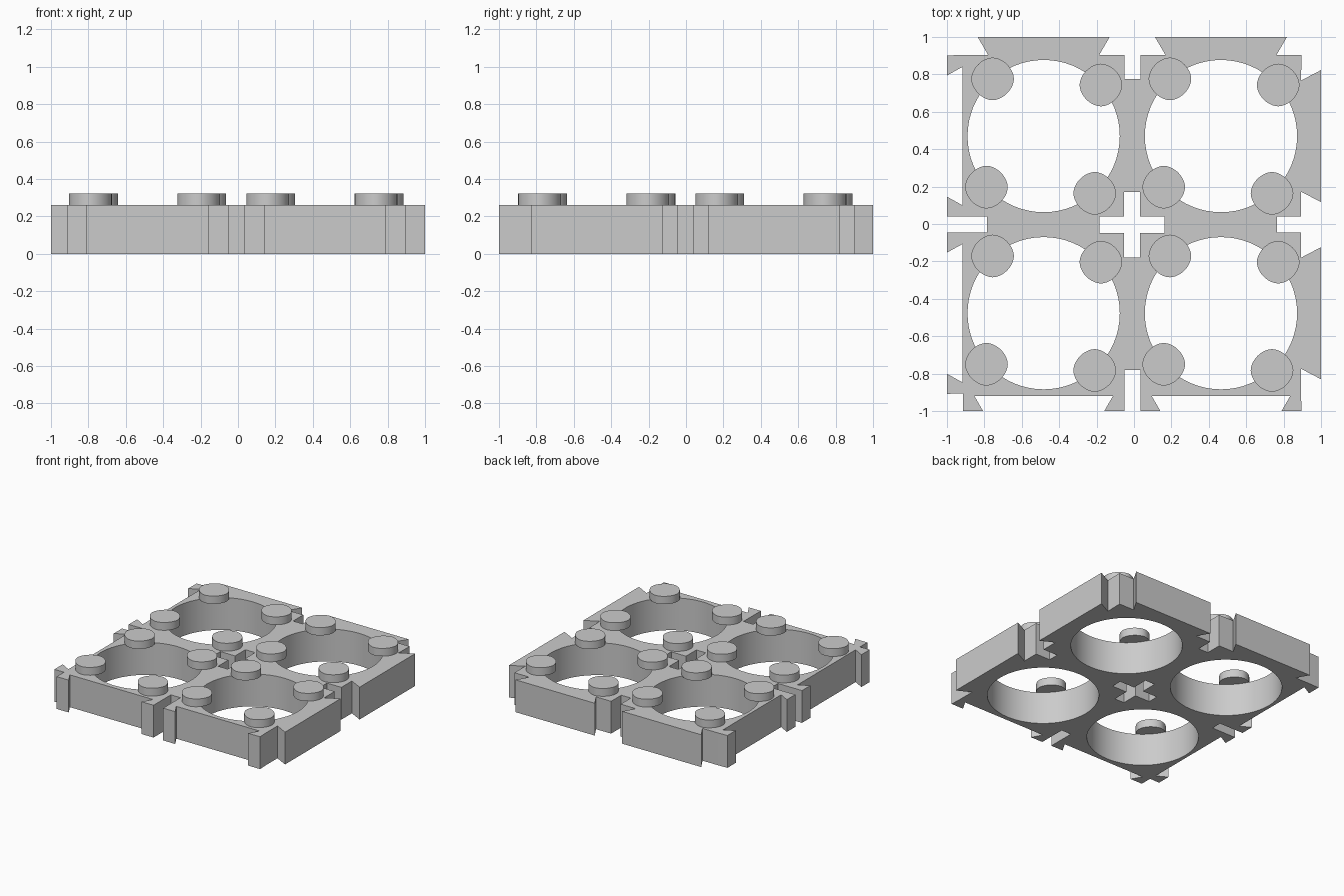
import bpy, bmesh
from math import cos, sin, pi, copysign, atan2
from mathutils import Vector

cube = bpy.data.objects.get("Cube")
if cube:
    bpy.data.objects.remove(cube, do_unlink=True)

HEIGHT, STUD_TOP = 0.26, 0.323
XS, YS = (-0.483, 0.465), (-0.477, 0.47)     # tile centres
MID = Vector((-0.01, -0.004))
HALF = 0.431                                 # half a tile
HOLE = 0.407

grey = bpy.data.materials.new("grey plastic")
grey.use_nodes = True
grey.diffuse_color = (0.6, 0.6, 0.6, 1)
grey.node_tree.nodes["Principled BSDF"].inputs["Base Color"].default_value = (0.6, 0.6, 0.6, 1)


def tongue_edge(centre, base, tip):
    """Dovetail tongue standing out from one tile edge."""
    return [(centre + s, d) for s, d in ((-HALF, base), (-0.297, base), (-0.353, tip),
                                         (0.353, tip), (0.297, base), (HALF, base))]


def socket_edge(centre, base, tip):
    """Two hooks with a dovetail opening between them."""
    return [(centre + s, d) for s, d in ((-HALF, tip), (-0.324, tip), (-0.37, base),
                                         (0.37, base), (0.324, tip), (HALF, tip))]


def side(edge, centres, base, tip, notch):
    """Two tile edges with a square notch between them."""
    first, second = (edge(c, base, tip) for c in centres)
    return first + [(first[-1][0], notch), (second[0][0], notch)] + second


def swap(points):
    return [(y, x) for x, y in points]


# Outer outline, clockwise from the back left corner
north = side(tongue_edge, XS, 0.904, 1, 0.775)
east = swap(side(tongue_edge, YS, 0.893, 1, 0.765))[::-1]
south = side(socket_edge, XS, -0.92, -1, -0.78)[::-1]
west = swap(side(socket_edge, YS, -0.917, -1, -0.786))
outline = []
for p in north + east + south + [(-0.914, -0.906)] + west:
    if not outline or (Vector(p) - Vector(outline[-1])).length > 0.012:
        outline.append(p)

# Cross-shaped opening in the middle
quarter = ((0.174, -0.043), (0.174, 0.043), (0.043, 0.043))
cross = []
for k in range(4):
    c, s = cos(k * pi / 2), sin(k * pi / 2)
    cross += [(MID.x + c * x - s * y, MID.y + s * x + c * y) for x, y in quarter]


def circle(cx, cy, r, n=64):
    return [(cx + r * cos(2 * pi * i / n), cy + r * sin(2 * pi * i / n)) for i in range(n)]


def prism(name, loops, z0, z1):
    """Extrude a filled outline, with any inner loops as holes."""
    curve = bpy.data.curves.new(name, 'CURVE')
    curve.dimensions = '2D'
    curve.fill_mode = 'BOTH'
    curve.extrude = (z1 - z0) / 2
    for loop in loops:
        spline = curve.splines.new('POLY')
        spline.points.add(len(loop) - 1)
        for point, (x, y) in zip(spline.points, loop):
            point.co = (x, y, 0, 1)
        spline.use_cyclic_u = True
    helper = bpy.data.objects.new(name + "_curve", curve)
    bpy.context.collection.objects.link(helper)
    graph = bpy.context.evaluated_depsgraph_get()
    mesh = bpy.data.meshes.new_from_object(helper.evaluated_get(graph))
    bpy.data.objects.remove(helper, do_unlink=True)
    bm = bmesh.new()
    bm.from_mesh(mesh)
    bmesh.ops.translate(bm, vec=(0, 0, (z0 + z1) / 2), verts=bm.verts)
    bmesh.ops.remove_doubles(bm, verts=bm.verts, dist=0.0005)
    bmesh.ops.recalc_face_normals(bm, faces=bm.faces)
    bm.to_mesh(mesh)
    bm.free()
    mesh.materials.clear()
    mesh.materials.append(grey)
    obj = bpy.data.objects.new(name, mesh)
    bpy.context.collection.objects.link(obj)
    bpy.ops.object.select_all(action='DESELECT')
    obj.select_set(True)
    bpy.context.view_layer.objects.active = obj
    bpy.ops.object.shade_smooth_by_angle(angle=0.5)
    return obj


def stud_outline(cx, cy, r=0.114, n=40):
    """Rounded outline, slightly flattened on the diagonals."""
    points = []
    for i in range(n):
        c, s = cos(2 * pi * i / n), sin(2 * pi * i / n)
        k = r / (abs(c) ** 1.8 + abs(s) ** 1.8) ** (1 / 1.8)
        points.append((cx + k * c, cy + k * s))
    return points


# Plate of four joined tiles
holes = [circle(x, y, HOLE) for x in XS for y in YS]
prism("tile_plate", [outline, cross] + holes, 0, HEIGHT)

# Four studs round each hole, turned a little off the diagonal
for x in XS:
    for y in YS:
        for k in range(4):
            a = atan2(0.273, 0.306) + k * pi / 2
            prism("stud", [stud_outline(x + 0.41 * cos(a), y + 0.41 * sin(a))],
                  HEIGHT, STUD_TOP)
